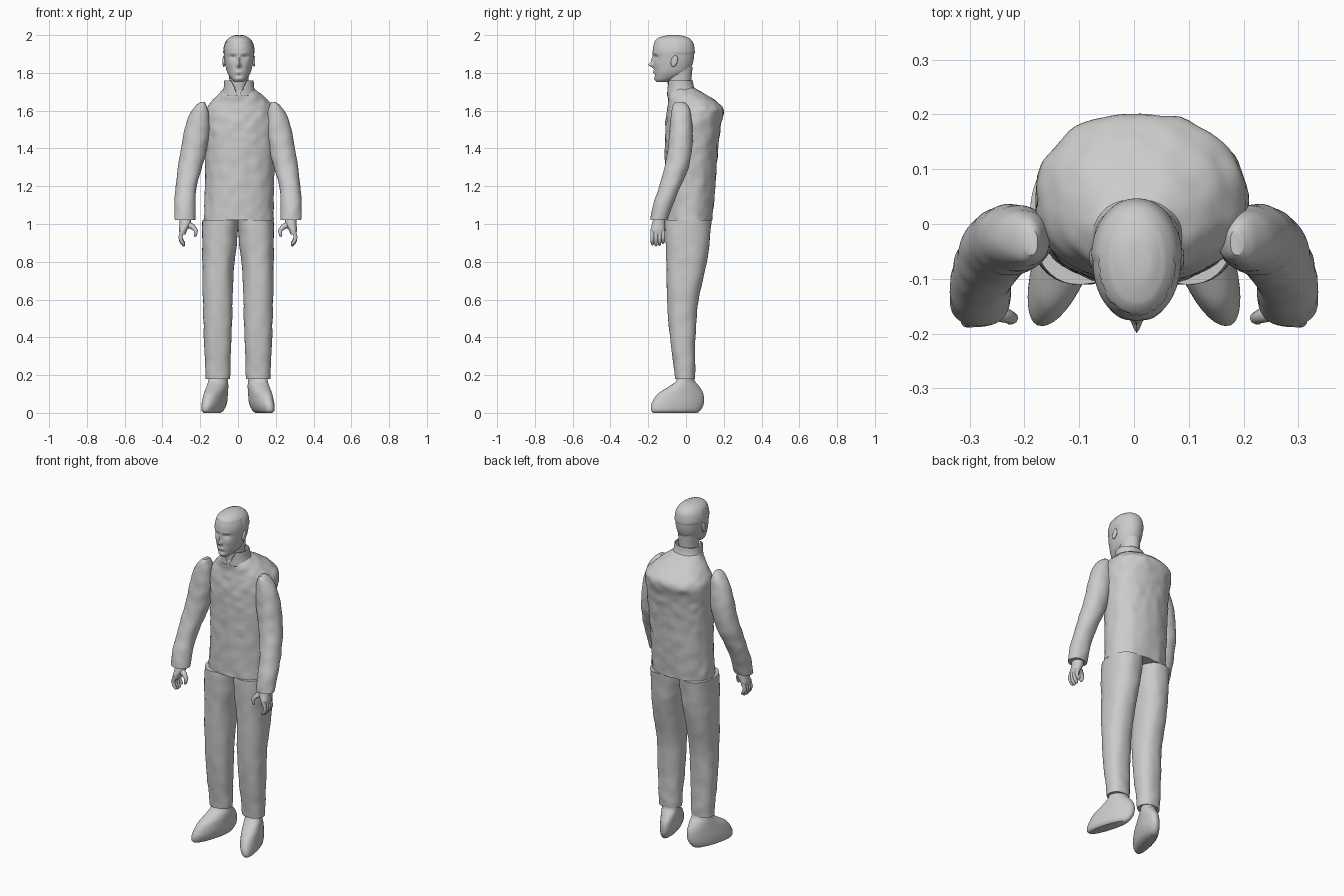
import bpy, bmesh, math
from mathutils import Vector, noise

cube = bpy.data.objects.get("Cube")
if cube:
    bpy.data.objects.remove(cube, do_unlink=True)

grey = bpy.data.materials.new("plain_grey")
grey.use_nodes = True
colour = (0.6, 0.6, 0.6, 1)
grey.diffuse_color = colour
for node in grey.node_tree.nodes:
    if node.type == 'BSDF_PRINCIPLED':
        node.inputs["Base Color"].default_value = colour
        node.inputs["Roughness"].default_value = 0.8


def finish(obj, angle=45):
    """Give the part its material and smooth shading."""
    obj.data.materials.clear()
    obj.data.materials.append(grey)
    bpy.ops.object.select_all(action='DESELECT')
    obj.select_set(True)
    bpy.context.view_layer.objects.active = obj
    bpy.ops.object.shade_smooth_by_angle(angle=math.radians(angle))
    return obj


def make_object(name, bm, angle=45):
    bmesh.ops.recalc_face_normals(bm, faces=bm.faces[:])
    mesh = bpy.data.meshes.new(name)
    bm.to_mesh(mesh)
    bm.free()
    obj = bpy.data.objects.new(name, mesh)
    bpy.context.collection.objects.link(obj)
    return finish(obj, angle)


def spline_rings(rings, steps):
    """Smoothly interpolate the rows of a ring table."""
    last = len(rings) - 1
    result = []
    for i in range(last):
        a, b, c, d = (rings[max(0, min(last, i + k))] for k in (-1, 0, 1, 2))
        for s in range(steps):
            t = s / steps
            result.append([q + t * ((r - p) / 2 + t * (p - 2.5 * q + 2 * r - w / 2
                           + t * (1.5 * (q - r) + (w - p) / 2)))
                           for p, q, r, w in zip(a, b, c, d)])
    return result + [rings[-1]]


def loft(name, rings, side=1, power=2.2, sides=40, steps=6, deform=None,
         closed=True, keep=None, angle=45):
    """Skin level cross-sections given as (z, x min, x max, y min, y max)."""
    bm = bmesh.new()
    loops = []
    for z, xa, xb, ya, yb in spline_rings(rings, steps):
        loop = []
        for i in range(sides):
            turn = math.tau * i / sides
            c, s = math.cos(turn), math.sin(turn)
            u = math.copysign(abs(c) ** (2 / power), c)
            v = math.copysign(abs(s) ** (2 / power), s)
            co = Vector(((xa + xb) / 2 + u * (xb - xa) / 2,
                         (ya + yb) / 2 + v * (yb - ya) / 2, z))
            if deform:
                co = deform(co)
            co.x *= side
            loop.append(bm.verts.new(co))
        loops.append(loop)
    for low, high in zip(loops, loops[1:]):
        for i in range(sides):
            j = (i + 1) % sides
            quad = (low[i], low[j], high[j], high[i])
            centre = sum((p.co for p in quad), Vector()) / 4
            if keep is None or keep(centre):
                bm.faces.new(quad)
    if closed:
        bm.faces.new(loops[0])
        bm.faces.new(loops[-1])
    return make_object(name, bm, angle)


def tube(name, points, radii, side):
    """A tapered round tube along a short path."""
    curve = bpy.data.curves.new(name, 'CURVE')
    curve.dimensions = '3D'
    curve.bevel_depth = 1
    curve.bevel_resolution = 3
    curve.use_fill_caps = True
    spline = curve.splines.new('POLY')
    spline.points.add(len(points) - 1)
    for p, co, r in zip(spline.points, points, radii):
        p.co = (co[0] * side, co[1], co[2], 1)
        p.radius = r
    obj = bpy.data.objects.new(name, curve)
    bpy.context.collection.objects.link(obj)
    bpy.ops.object.select_all(action='DESELECT')
    obj.select_set(True)
    bpy.context.view_layer.objects.active = obj
    bpy.ops.object.convert(target='MESH')
    return finish(bpy.context.object, 60)


def cloth(amount, scale):
    """Soft lumps and folds in fabric."""
    def move(co):
        return co + amount * noise.noise_vector(co * scale) * Vector((1, 1, 0))
    return move


# Jacket body and stand collar with an open front
loft("jacket_body", [
    (1.02, -.18, .19, -.11, .14), (1.2, -.175, .19, -.11, .155),
    (1.4, -.175, .2, -.11, .17), (1.52, -.18, .205, -.11, .185),
    (1.6, -.175, .2, -.1, .2), (1.65, -.14, .165, -.095, .16),
    (1.69, -.1, .12, -.095, .1), (1.72, -.07, .08, -.085, .045)],
    sides=72, steps=8, deform=cloth(.006, 22))
collar = loft("collar", [
    (1.68, -.09, .1, -.1, .075), (1.72, -.076, .086, -.1, .045),
    (1.76, -.073, .083, -.1, .036)],
    sides=72, closed=False,
    keep=lambda c: c.y > -.03 or abs(c.x - .005) > (c.z - 1.67) * .5)
shell = collar.modifiers.new("cloth_thickness", 'SOLIDIFY')
shell.thickness = .006

# Neck
loft("neck", [(1.66, -.05, .06, -.088, .03), (1.75, -.046, .056, -.098, .028),
              (1.83, -.05, .06, -.11, .035)], power=2)

# Facial relief: x offset, z, width, height, push forward
relief = [(0, 1.842, .01, .012, .028), (0, 1.868, .007, .02, .013),
          (.032, 1.884, .016, .01, -.013), (.032, 1.882, .009, .005, .005),
          (.03, 1.903, .02, .006, .004), (.04, 1.845, .016, .016, .003),
          (0, 1.804, .02, .008, .007), (0, 1.803, .022, .002, -.004),
          (0, 1.786, .02, .005, -.005), (0, 1.768, .018, .009, .005)]


def face(co):
    x = co.x - .005
    co = co.copy()
    hair = co.z > 1.965 + .004 * noise.noise(co * 90) or (co.y > -.06 and co.z > 1.9)
    if co.y < -.09:
        for at, z, w, h, push in relief:
            for centre in {at, -at}:
                co.y -= push * math.exp(-((x - centre) / w) ** 2 - ((co.z - z) / h) ** 2)
    if hair and co.z < 1.99:
        out = Vector((x, co.y + .06, 0))
        co += out.normalized() * .003
    return co


loft("head", [
    (1.752, -.018, .028, -.155, -.1), (1.768, -.036, .046, -.164, -.05),
    (1.8, -.056, .066, -.168, .01), (1.84, -.067, .077, -.17, .032),
    (1.88, -.073, .083, -.172, .042), (1.92, -.075, .085, -.176, .043),
    (1.96, -.066, .076, -.167, .035), (1.985, -.046, .056, -.145, .012),
    (1.997, -.026, .036, -.11, -.02), (2, -.008, .018, -.08, -.05)],
    power=2.1, sides=96, deform=face, angle=50)

for side, label in ((1, "left"), (-1, "right")):
    # Ear
    bm = bmesh.new()
    bmesh.ops.create_uvsphere(bm, u_segments=16, v_segments=10, radius=1)
    for v in bm.verts:
        x, y, z = v.co
        dish = .004 * math.exp(-(y * y + z * z) * 4) if x * side > 0 else 0
        v.co = (.005 + side * (.08 + .009 * abs(x) * (1 if x * side > 0 else -1) - dish),
                -.062 + .018 * y + .006 * z, 1.862 + .03 * z)
    make_object(label + "_ear", bm)

    # Sleeve, pinched at the shoulder and bent forward at the elbow
    loft(label + "_sleeve", [
        (1.02, .225, .335, -.188, -.1), (1.1, .225, .337, -.175, -.07),
        (1.2, .218, .33, -.142, -.028), (1.3, .19, .317, -.115, .015),
        (1.4, .165, .302, -.096, .032), (1.5, .15, .283, -.086, .035),
        (1.58, .155, .255, -.08, .025), (1.625, .165, .225, -.07, .01),
        (1.645, .175, .2, -.055, -.01)],
        side=side, power=2.1, deform=cloth(.004, 18))

    # Hand with curled fingers
    loft(label + "_palm", [
        (.945, .278, .308, -.185, -.115), (.97, .268, .312, -.187, -.112),
        (1, .25, .31, -.18, -.11), (1.04, .25, .31, -.17, -.11)],
        side=side, sides=24)
    for i, finger in enumerate(("index", "middle", "ring", "little")):
        y = -.178 + .019 * i
        drop = (.006, 0, .003, .014)[i]
        tube(f"{label}_{finger}_finger",
             [(.295, y, .965), (.305, y, .93), (.3, y, .905 + drop),
              (.288, y, .888 + drop), (.284, y, .882 + drop)],
             (.011, .011, .01, .008, .003), side)
    tube(label + "_thumb",
         [(.275, -.15, 1), (.24, -.165, .985), (.222, -.172, .965),
          (.226, -.175, .94), (.228, -.175, .932)],
         (.018, .015, .011, .009, .003), side)

    # Trouser leg
    loft(label + "_trouser_leg", [
        (.18, .044, .17, -.058, .047), (.25, .04, .175, -.066, .048),
        (.4, .035, .18, -.085, .05), (.6, .03, .186, -.1, .066),
        (.8, .02, .19, -.105, .11), (.9, .006, .19, -.11, .124),
        (1.02, 0, .19, -.11, .135)],
        side=side, power=2.3, deform=cloth(.004, 16))

    # Shoe, turned out toward the toe
    def toe_out(co):
        narrow = 1 - .9 * max(0, co.y)
        return Vector((.12 + (co.x - .12) * narrow - .28 * (co.y + .02), co.y, co.z))

    loft(label + "_shoe", [
        (0, .095, .158, -.172, .06), (.015, .078, .17, -.185, .078),
        (.05, .064, .172, -.182, .094), (.1, .06, .168, -.15, .092),
        (.14, .058, .164, -.09, .07), (.17, .06, .16, -.052, .046),
        (.21, .064, .156, -.04, .036)],
        side=side, power=2.1, deform=toe_out)
